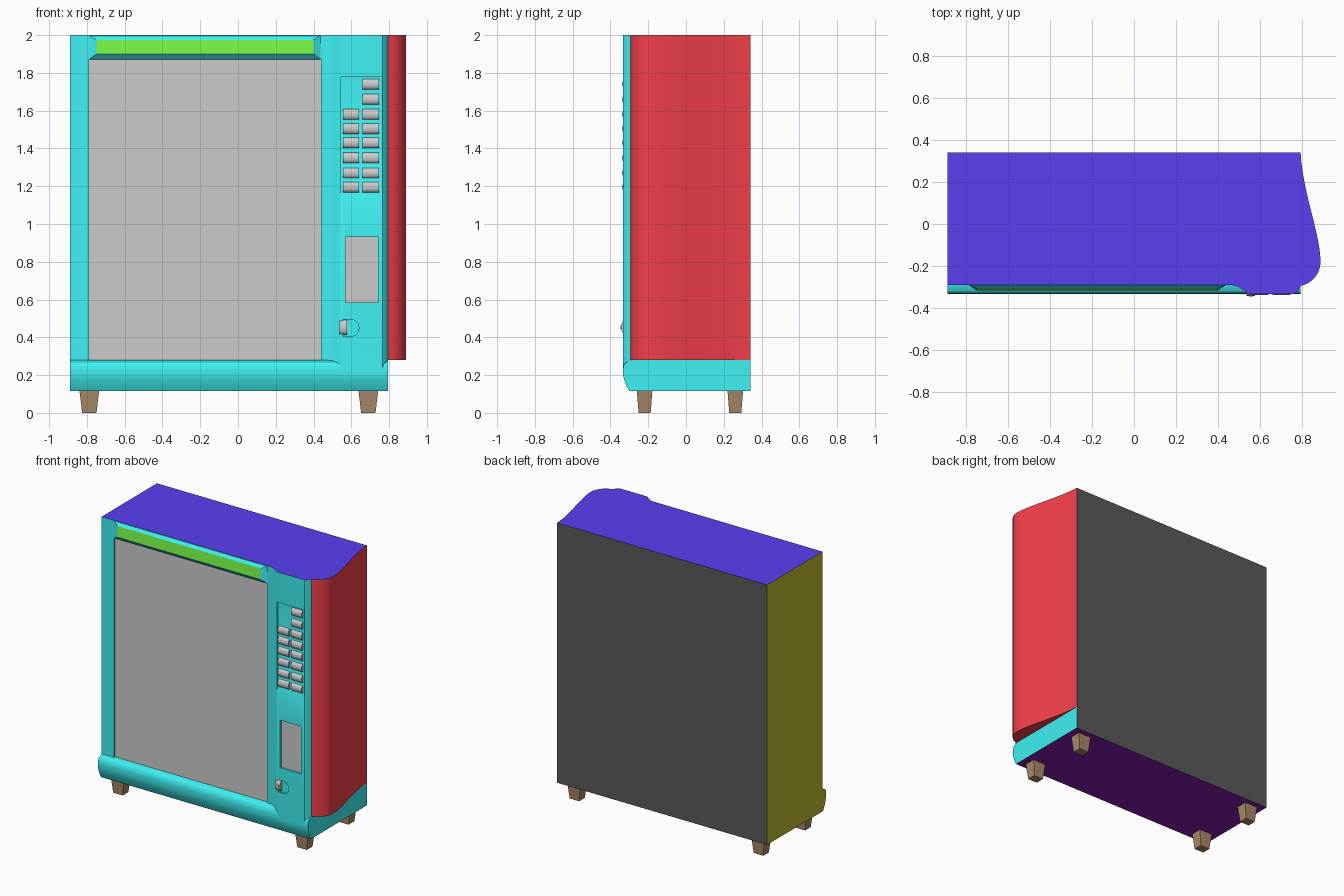
import bpy, bmesh, math
from mathutils import Vector
from mathutils.geometry import interpolate_bezier

if "Cube" in bpy.data.objects:
    bpy.data.objects.remove(bpy.data.objects["Cube"])


def material(name, rgb):
    m = bpy.data.materials.new(name)
    m.diffuse_color = (*rgb, 1)
    m.use_nodes = True
    m.node_tree.nodes["Principled BSDF"].inputs["Base Color"].default_value = m.diffuse_color
    return m


TEAL = material("teal", (0.05, 0.88, 0.9))
RED = material("red", (0.9, 0.05, 0.07))
BLUE = material("blue", (0.1, 0.05, 0.88))
OLIVE = material("olive", (0.52, 0.5, 0.03))
BLACK = material("black", (0.1, 0.1, 0.1))
PURPLE = material("purple", (0.23, 0.01, 0.43))
GREEN = material("green", (0.18, 0.9, 0.06))
BROWN = material("brown", (0.4, 0.25, 0.14))


def loft(name, ring_a, ring_b, mats=(), sides=0, caps=(0, 0)):
    """Solid between two rings; sides is one material index or one per segment."""
    bm = bmesh.new()
    a = [bm.verts.new(p) for p in ring_a]
    b = [bm.verts.new(p) for p in ring_b]
    n = len(a)
    for i in range(n):
        j = (i + 1) % n
        f = bm.faces.new((a[i], a[j], b[j], b[i]))
        f.material_index = sides if isinstance(sides, int) else sides[i]
    for ring, idx in ((a, caps[0]), (b, caps[1])):
        bm.faces.new(ring).material_index = idx
    bmesh.ops.recalc_face_normals(bm, faces=bm.faces)
    me = bpy.data.meshes.new(name)
    bm.to_mesh(me)
    bm.free()
    for m in mats:
        me.materials.append(m)
    ob = bpy.data.objects.new(name, me)
    bpy.context.collection.objects.link(ob)
    return ob


def prism(name, axis, profile, lo, hi, *args, **kw):
    """Extrude a 2D profile along x (y,z), y (x,z) or z (x,y)."""
    place = {"x": lambda p, t: (t, p[0], p[1]),
             "y": lambda p, t: (p[0], t, p[1]),
             "z": lambda p, t: (p[0], p[1], t)}[axis]
    return loft(name, [place(p, lo) for p in profile],
                [place(p, hi) for p in profile], *args, **kw)


def rect(x0, x1, z0, z1):
    return [(x0, z0), (x1, z0), (x1, z1), (x0, z1)]


def smooth(ob):
    bpy.ops.object.select_all(action="DESELECT")
    ob.select_set(True)
    bpy.context.view_layer.objects.active = ob
    bpy.ops.object.shade_smooth_by_angle(angle=math.radians(32))


def cut(ob, cutter):
    mod = ob.modifiers.new("cut", "BOOLEAN")
    mod.operation, mod.solver, mod.object = "DIFFERENCE", "EXACT", cutter
    bpy.context.view_layer.objects.active = ob
    bpy.ops.object.modifier_apply(modifier=mod.name)
    bpy.data.objects.remove(cutter)


def half_round(z, half, y, depth, steps=10):
    """Rounded front bump as a (y,z) profile."""
    return [(y - depth * math.sin(math.pi * i / steps),
             z - half * math.cos(math.pi * i / steps)) for i in range(steps + 1)]


L, R, BACK, FACE, COL = -0.89, 0.795, 0.342, -0.292, -0.333

# Cabinet: plan outline with control column bulge and swept right side
column = [(0.47, FACE), (0.50, -0.30), (0.54, -0.33), (0.555, COL), (0.765, COL),
          (0.783, -0.318), (R, -0.295)]
bez = lambda *p: [v.to_2d() for v in interpolate_bezier(*[Vector((*q, 0)) for q in p], 13)]
side = (bez((R, -0.295), (0.85, -0.285), (0.89, -0.235), (0.89, -0.18))[1:]
        + bez((0.89, -0.18), (0.89, -0.05), (0.80, 0.17), (R, BACK))[1:])
outline = [(L, BACK), (L, FACE)] + column + [tuple(v) for v in side]
segs = [1] + [0] * len(column) + [2] * len(side) + [3]
cabinet = prism("cabinet", "z", outline, 0.28, 2.0, [TEAL, OLIVE, RED, BLACK, BLUE],
                sides=segs, caps=(2, 4))

# Recesses: display window, keypad with sloped sill, small hatch, coin return
cut(cabinet, prism("cutter", "y", rect(-0.79, 0.44, 0.27, 1.87), -0.4, -0.26))
cut(cabinet, prism("cutter", "x", [(-0.36, 1.11), (COL, 1.14), (-0.321, 1.165),
                                   (-0.321, 1.78), (-0.36, 1.78)], 0.545, 0.765))
cut(cabinet, prism("cutter", "y", rect(0.57, 0.74, 0.585, 0.93), -0.4, -0.30))
d_shape = [(0.557, 0.405), (0.595, 0.405)]
d_shape += [(0.595 + 0.045 * math.cos(t), 0.45 + 0.045 * math.sin(t))
            for t in (math.radians(-90 + 15 * i) for i in range(1, 13))]
d_shape += [(0.557, 0.495)]
cut(cabinet, prism("cutter", "y", d_shape, -0.4, -0.322))
smooth(cabinet)

# Base plinth with rounded front and the lower end of the column
base_profile = [(FACE, 0.28), (-0.322, 0.265), (-0.331, 0.25), (COL, 0.23), (COL, 0.20),
                (-0.327, 0.175), (-0.316, 0.145), (-0.30, 0.115), (BACK, 0.115), (BACK, 0.28)]
base = prism("base", "x", base_profile, L, R, [TEAL, OLIVE, PURPLE, BLACK],
             sides=[0] * 7 + [2, 3, 0], caps=(1, 0))
smooth(base)
smooth(prism("column_foot", "z", column, 0.22, 0.28, [TEAL]))

# Glazing
prism("display_window", "y", rect(-0.79, 0.44, 0.28, 1.87), -0.28, -0.255)
prism("hatch_window", "y", rect(0.57, 0.74, 0.585, 0.93), -0.318, -0.295)

# Header bulge with lit green front
loft("header_sign",
     [(x, FACE + 0.002, z) for x, z in rect(-0.79, 0.44, 1.87, 1.998)],
     [(x, -0.318 if z < 1.95 else -0.308, z) for x, z in rect(-0.75, 0.40, 1.90, 1.975)],
     [TEAL, GREEN], caps=(0, 1))

# Keypad buttons: two columns, the top two rows only on the right
rows = (1.195, 1.27, 1.35, 1.43, 1.505, 1.58, 1.66, 1.74)
for r, z in enumerate(rows):
    for x in (0.598, 0.703):
        if r > 5 and x < 0.65:
            continue
        smooth(prism("button", "x", half_round(z, 0.028, -0.320, 0.018), x - 0.043, x + 0.043))

# Coin return flap and its knob
smooth(prism("coin_return", "x", half_round(0.453, 0.04, -0.321, 0.022), 0.538, 0.577))
knob = [(0.558 + 0.01 * math.cos(math.tau * i / 12), 0.453 + 0.01 * math.sin(math.tau * i / 12))
        for i in range(12)]
smooth(prism("coin_knob", "y", knob, -0.346, -0.335))

# Tapered feet
for x in (-0.787, 0.69):
    for y in (-0.219, 0.261):
        ring = lambda hx, hy, z: [(x + sx * hx, y + sy * hy, z)
                                  for sx, sy in ((-1, -1), (1, -1), (1, 1), (-1, 1))]
        loft("foot", ring(0.038, 0.032, 0), ring(0.052, 0.041, 0.116), [BROWN])
